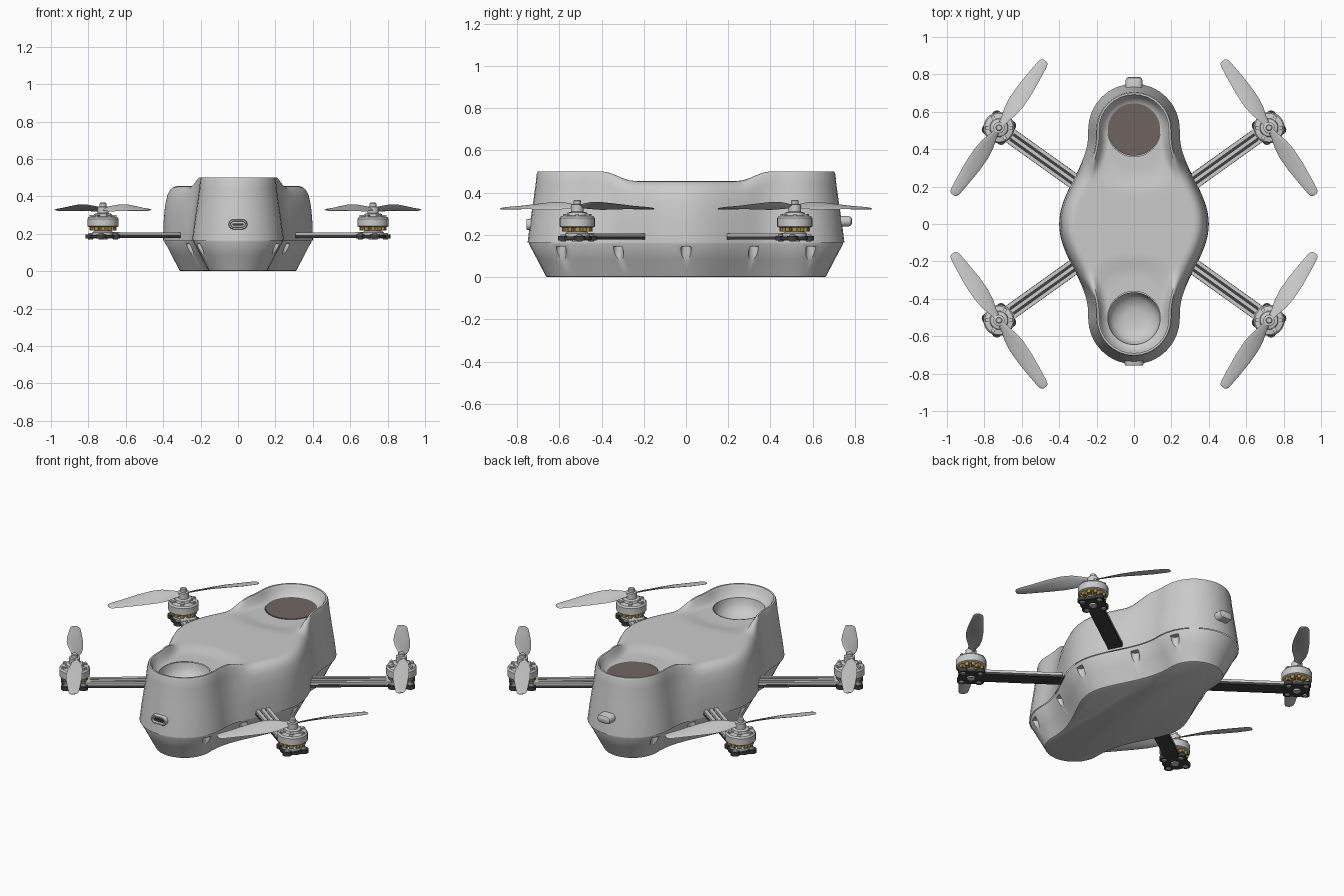
import bpy, bmesh, math
from math import sin, cos, pi, radians, sqrt
from mathutils import Matrix, Vector

if "Cube" in bpy.data.objects:
    bpy.data.objects.remove(bpy.data.objects["Cube"])


def material(name, rgb):
    m = bpy.data.materials.new(name)
    m.diffuse_color = (*rgb, 1)
    m.use_nodes = True
    m.node_tree.nodes["Principled BSDF"].inputs["Base Color"].default_value = m.diffuse_color
    return m


BROWN = material("brown", (0.16, 0.13, 0.12))
DARK = material("dark", (0.05, 0.05, 0.05))
GOLD = material("copper", (0.45, 0.28, 0.06))


def finish(name, bm, mat=None, angle=35):
    bmesh.ops.recalc_face_normals(bm, faces=bm.faces)
    me = bpy.data.meshes.new(name)
    bm.to_mesh(me)
    bm.free()
    ob = bpy.data.objects.new(name, me)
    bpy.context.collection.objects.link(ob)
    if mat:
        me.materials.append(mat)
    smooth(ob, angle)
    return ob


def smooth(ob, angle=35):
    bpy.ops.object.select_all(action='DESELECT')
    ob.select_set(True)
    bpy.context.view_layer.objects.active = ob
    bpy.ops.object.shade_smooth_by_angle(angle=radians(angle))


def skin(bm, rings, closed=True):
    """Quads between successive rings of BMVerts."""
    n = len(rings[0])
    for a, b in zip(rings, rings[1:]):
        for i in range(n if closed else n - 1):
            bm.faces.new((a[i], a[(i + 1) % n], b[(i + 1) % n], b[i]))


def lathe(bm, profile, loc=(0, 0), seg=32):
    """Revolve (radius, z) points, capped at both ends."""
    rings = [[bm.verts.new((loc[0] + r * cos(2 * pi * k / seg), loc[1] + r * sin(2 * pi * k / seg), z))
              for k in range(seg)] for r, z in profile]
    skin(bm, rings)
    bm.faces.new(rings[0])
    bm.faces.new(rings[-1])


def box(bm, lo, hi, mat):
    lo, hi = Vector(lo), Vector(hi)
    m = mat @ Matrix.Translation((lo + hi) / 2) @ Matrix.Diagonal((*(hi - lo), 1))
    bmesh.ops.create_cube(bm, size=1, matrix=m)


# Shared plan outline: wide middle, round ends
NY, NA, YC, RE, HOLE = 41, 16, 0.505, 0.245, 0.14


def half_width(y):
    return RE + 0.155 * (cos(pi / 2 * min(abs(y) / 0.48, 1)) ** 2)


ys = [-YC + 2 * YC * j / (NY - 1) for j in range(NY)]
right = [(half_width(y), y) for y in ys]
cap = [(RE * cos(pi * k / NA), YC + RE * sin(pi * k / NA)) for k in range(1, NA)]
outline = right + cap
outline += [(-x, -y) for x, y in outline]
N = len(outline)


def inset(i, d):
    (x0, y0), (x1, y1) = outline[i - 1], outline[(i + 1) % N]
    t = Vector((x1 - x0, y1 - y0)).normalized()
    return outline[i][0] - t.y * d, outline[i][1] + t.x * d


# Upper shell: section blends from rounded middle to raised rims at the ends
MID = [(0, .165), (.002, .26), (.01, .35), (.022, .405), (.035, .432), (.05, .446),
       (.065, .453), (.08, .455), (.092, .455), (.105, .455)]
END = [(0, .165), (.012, .26), (.027, .36), (.038, .44), (.043, .488), (.048, .5),
       (.058, .5), (.068, .485), (.08, .452), (.105, .44)]
bm = bmesh.new()
rings = []
for (dm, zm), (de, ze) in zip(MID, END):
    ring = []
    for i in range(N):
        t = min(max((abs(outline[i][1]) - 0.27) / 0.14, 0), 1)
        t = t * t * (3 - 2 * t)
        x, y = inset(i, dm + (de - dm) * t)
        ring.append(bm.verts.new((x, y, zm + (ze - zm) * t)))
    rings.append(ring)
skin(bm, rings)
# Top floor, its end rows curved around the two round openings
last, rows = rings[-1], []
for j in range(NY):
    a, b = last[j], last[NY + NA - 1 + NY - 1 - j]
    row = [a]
    for k in range(1, NA):
        s = cos(pi * k / NA)
        y = a.co.y * (YC - HOLE * sqrt(1 - s * s)) / YC
        row.append(bm.verts.new((a.co.x * s, y, a.co.z)))
    rows.append(row + [b])
skin(bm, rows, closed=False)
finish("upper_shell", bm, angle=50)

# Rear lid and front open well
bm = bmesh.new()
lathe(bm, [(HOLE, .425), (HOLE, .442)], (0, YC), 48)
finish("rear_lens", bm, BROWN)
bm = bmesh.new()
lathe(bm, [(HOLE, .44), (.136, .41), (.11, .36), (.05, .345)], (0, -YC), 48)
top = [f for f in bm.faces if len(f.verts) > 4 and f.calc_center_median().z > .43]
bmesh.ops.delete(bm, geom=top, context='FACES_ONLY')
well = finish("front_well", bm, angle=60)
well.data.flip_normals()

# Lower hull with tapered sides
bm = bmesh.new()
rings = [[bm.verts.new((*inset(i, d), z)) for i in range(N)]
         for d, z in [(.006, .166), (.006, .158), (.045, .085), (.082, .014), (.087, .004), (.095, 0)]]
skin(bm, rings)
bm.faces.new(rings[0])
bm.faces.new(rings[-1])
hull = finish("lower_hull", bm)

# Vertical screw channels cut into the hull sides
bm = bmesh.new()
for y in (-.62, -.32, 0, .32, .62):
    i = min(range(NY + NA - 1), key=lambda i: abs(outline[i][1] - abs(y)) - outline[i][0] * .01)
    x, yy = inset(i, 0.022)
    for s in (-1, 1):
        lathe(bm, [(.024, -.02), (.024, .145)], (s * x, math.copysign(yy, y) if y else 0), 14)
cutter = finish("channel_cutter", bm)
cutter.hide_render = True
mod = hull.modifiers.new("channels", 'BOOLEAN')
mod.operation, mod.solver, mod.object = 'DIFFERENCE', 'EXACT', cutter
bpy.context.view_layer.objects.active = hull
bpy.ops.object.modifier_apply(modifier=mod.name)
bpy.data.objects.remove(cutter)
smooth(hull)


# Pill-shaped fittings on the two ends
def pill(name, layers, zc, mat=None):
    """layers: (half length, half height, y)."""
    bm = bmesh.new()
    rings = []
    for L, h, y in layers:
        ring = []
        for k in range(24):
            a = 2 * pi * (k + .5) / 24
            ring.append(bm.verts.new((math.copysign(L - h, cos(a)) + h * cos(a), y, zc + h * sin(a))))
        rings.append(ring)
    skin(bm, rings)
    bm.faces.new(rings[0])
    bm.faces.new(rings[-1])
    finish(name, bm, mat)


pill("front_port", [(.05, .027, -.70), (.05, .027, -.75), (.047, .024, -.756), (.04, .017, -.756),
                    (.038, .015, -.742)], .25)
pill("front_port_tongue", [(.03, .006, -.735), (.03, .006, -.753)], .25, DARK)
pill("rear_button", [(.045, .025, .70), (.045, .025, .768), (.041, .021, .78), (.03, .011, .786)], .265)

# Blade stations: distance, half chord, height, pitch in degrees
BLADE = [(.012, .016, .334, 28), (.05, .024, .336, 32), (.11, .042, .338, 27), (.17, .048, .338, 22),
         (.25, .045, .335, 16), (.34, .036, .33, 11), (.41, .028, .327, 8), (.428, .022, .326, 7),
         (.435, .012, .326, 7)]
MX, MY = .722, .515

for sx, sy, tag in ((1, -1, "front_right"), (-1, -1, "front_left"), (1, 1, "back_right"), (-1, 1, "back_left")):
    c = (sx * MX, sy * MY)
    ang = math.atan2(c[1], c[0])
    rot = Matrix.Rotation(ang, 4, 'Z')
    reach = math.hypot(*c)

    # Arm plate with motor mount pad, plus raised rails
    bm = bmesh.new()
    box(bm, (.3, -.042, .178), (reach, .042, .193), rot)
    lathe(bm, [(.07, .176), (.07, .194)], c)
    lobes = [(c[0] + .067 * cos(ang + pi / 4 + k * pi / 2), c[1] + .067 * sin(ang + pi / 4 + k * pi / 2))
             for k in range(4)]
    for p in lobes:
        lathe(bm, [(.026, .175), (.026, .196)], p, 16)
    finish(tag + "_arm", bm, DARK)
    bm = bmesh.new()
    for v in (-.031, 0, .031):
        box(bm, (.3, v - .010, .19), (reach - .06, v + .010, .207), rot)
    box(bm, (reach - .085, -.042, .19), (reach - .055, .042, .209), rot)
    finish(tag + "_arm_rails", bm)

    # Screws under and over the mount pad
    bm = bmesh.new()
    for p in lobes:
        lathe(bm, [(.010, .168), (.014, .171), (.014, .2), (.010, .203)], p, 12)
    lathe(bm, [(.022, .168), (.022, .18)], c, 16)
    finish(tag + "_mount_screws", bm)

    # Motor: stator base, bell with top spokes, hub and nut
    bm = bmesh.new()
    lathe(bm, [(.058, .19), (.058, .207), (.045, .215), (.045, .24)], c)
    lathe(bm, [(.076, .236), (.083, .24), (.083, .28), (.076, .289), (.05, .293), (.046, .306), (.03, .31),
               (.03, .344), (.018, .346), (.018, .362), (.013, .366)], c)
    for k in range(6):
        r = Matrix.Translation((*c, 0)) @ Matrix.Rotation(k * pi / 3, 4, 'Z')
        box(bm, (.03, -.009, .285), (.072, .009, .3), r)
    finish(tag + "_motor", bm)
    bm = bmesh.new()
    for k in range(12):
        r = Matrix.Translation((*c, 0)) @ Matrix.Rotation(k * pi / 6, 4, 'Z')
        box(bm, (.04, -.01, .216), (.072, .01, .238), r)
    finish(tag + "_coils", bm, GOLD)

    # Two-blade propeller, mirrored per corner
    bm = bmesh.new()
    u = Vector((-.565, .825))
    for turn in (1, -1):
        rings = []
        for r, h, z, p in BLADE:
            ring = []
            for k in range(10):
                a = 2 * pi * k / 10
                w, t = h * cos(a), .005 * sin(a) * min(1, h / .03)
                cw = w * cos(radians(p)) - t * sin(radians(p))
                cz = w * sin(radians(p)) + t * cos(radians(p))
                x, y = turn * (u.x * r - u.y * cw), turn * (u.y * r + u.x * cw)
                ring.append(bm.verts.new((c[0] + sx * x, c[1] + sy * y, z + cz)))
            rings.append(ring)
        skin(bm, rings)
        bm.faces.new(rings[0])
        bm.faces.new(rings[-1])
    finish(tag + "_propeller", bm, angle=60)
